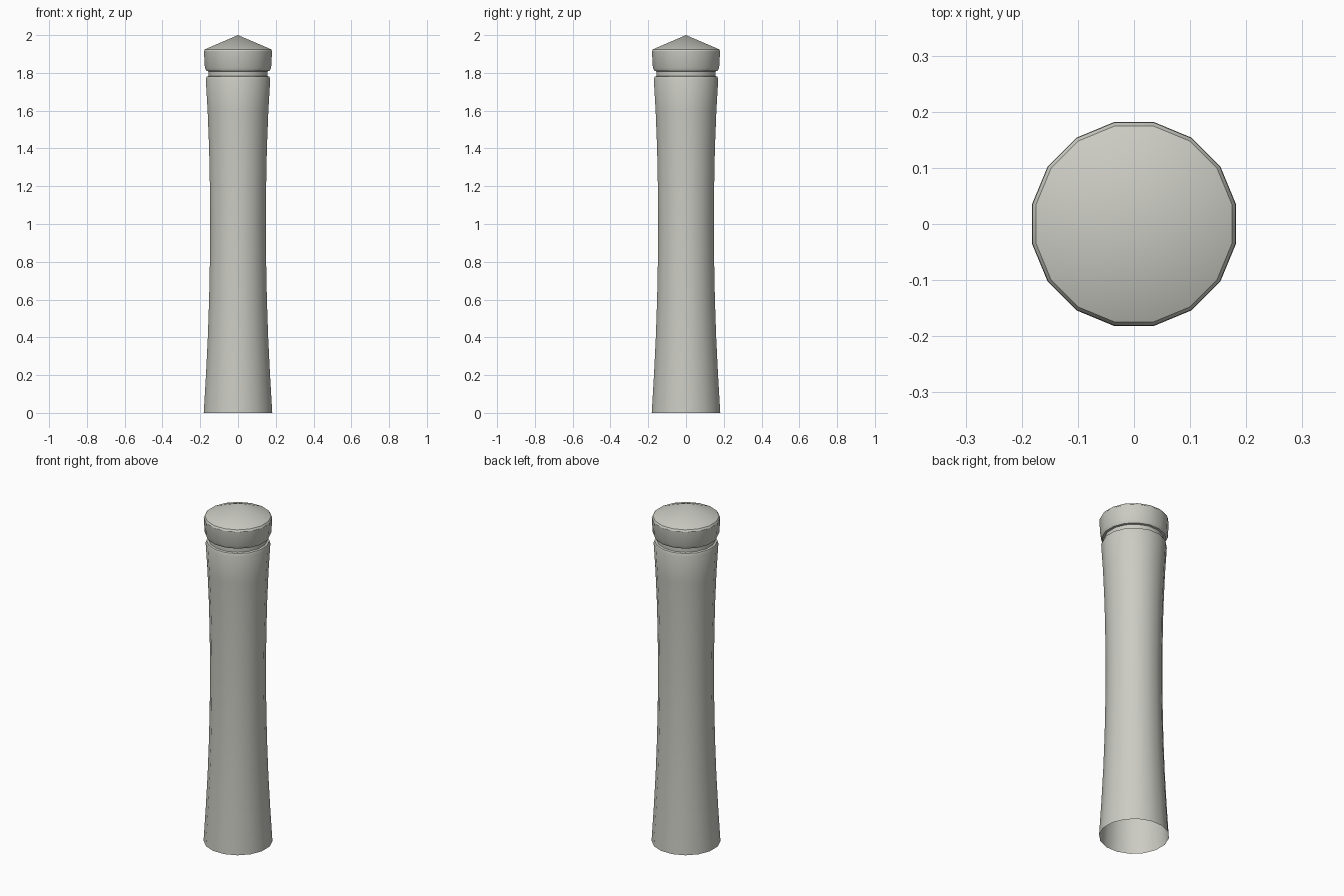
import bpy, bmesh, math

cube = bpy.data.objects.get("Cube")
if cube:
    bpy.data.objects.remove(cube, do_unlink=True)

SIDES = 16
stone = bpy.data.materials.new("pale_grey_stone")
stone.use_nodes = True
colour = (0.6, 0.6, 0.55, 1)
stone.diffuse_color = colour
stone.node_tree.nodes["Principled BSDF"].inputs["Base Color"].default_value = colour


def lathe(name, profile, apex=None):
    """Turn a (radius, height) profile, closed by a point if apex is given."""
    bm = bmesh.new()
    rings = []
    for r, z in profile:
        angles = [math.tau * (i + 0.5) / SIDES for i in range(SIDES)]
        rings.append([bm.verts.new((r * math.cos(a), r * math.sin(a), z)) for a in angles])
    for low, high in zip(rings, rings[1:]):
        for i in range(SIDES):
            j = (i + 1) % SIDES
            bm.faces.new((low[i], low[j], high[j], high[i]))
    if apex:
        tip = bm.verts.new((0, 0, apex))
        for i in range(SIDES):
            bm.faces.new((rings[-1][i], rings[-1][(i + 1) % SIDES], tip))
    mesh = bpy.data.meshes.new(name)
    bm.to_mesh(mesh)
    bm.free()
    mesh.materials.append(stone)
    obj = bpy.data.objects.new(name, mesh)
    bpy.context.collection.objects.link(obj)
    bpy.ops.object.select_all(action='DESELECT')
    obj.select_set(True)
    bpy.context.view_layer.objects.active = obj
    bpy.ops.object.shade_smooth_by_angle(angle=math.radians(30))
    return obj


# Waisted shaft, hollow and open at the foot, ending in a narrow neck
lathe("shaft", [(0.185, 0), (0.173, 0.2), (0.163, 0.4), (0.156, 0.6), (0.152, 0.8),
                (0.15, 1.0), (0.152, 1.2), (0.156, 1.4), (0.164, 1.6), (0.174, 1.765),
                (0.169, 1.78), (0.158, 1.783), (0.158, 1.81)])

# Bevelled cap with a low pointed top
lathe("cap", [(0.158, 1.808), (0.17, 1.81), (0.179, 1.828), (0.184, 1.915),
              (0.178, 1.925)], apex=2.0)
